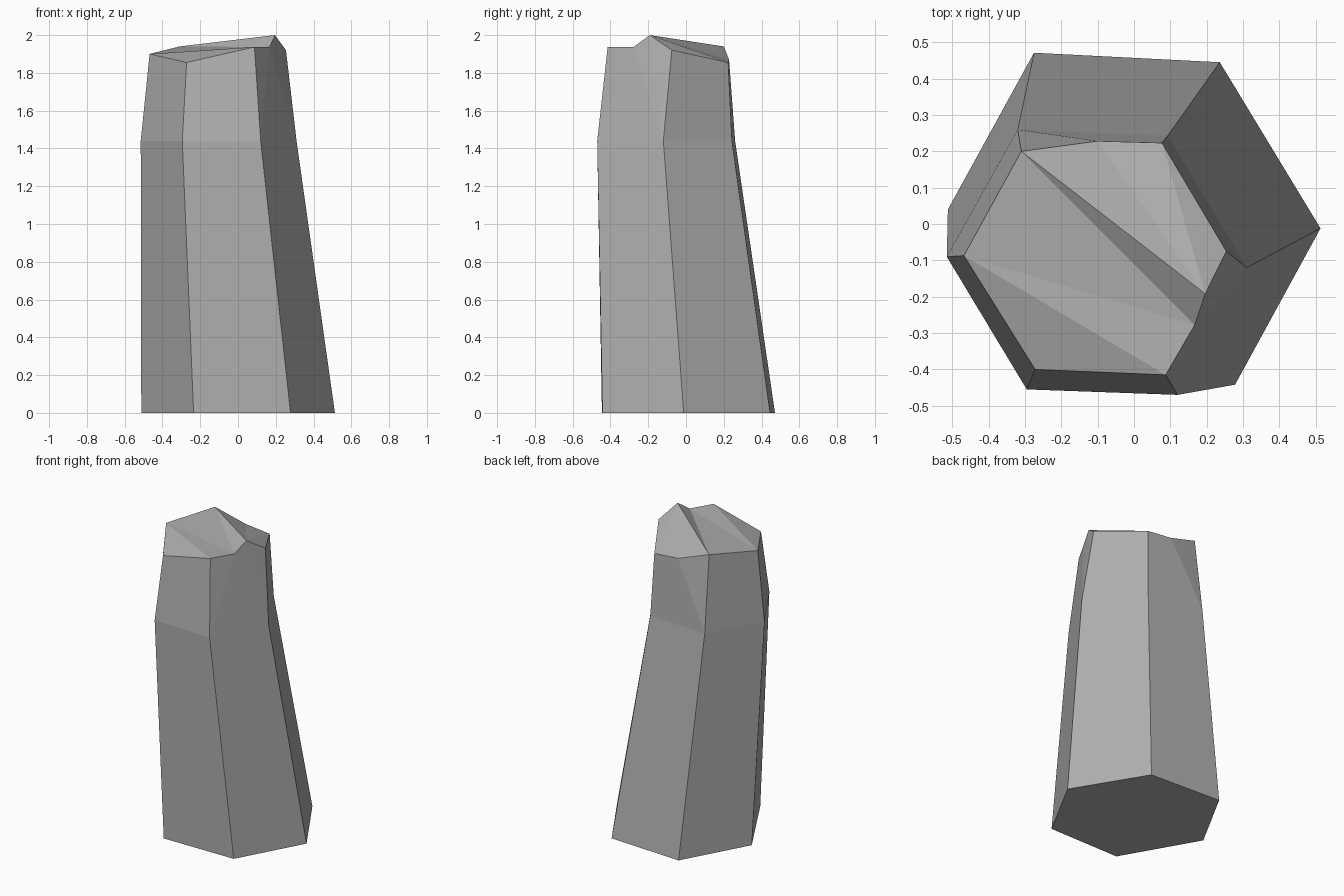
import bpy, bmesh

if "Cube" in bpy.data.objects:
    bpy.data.objects.remove(bpy.data.objects["Cube"])

# hexagonal cross-sections of the leaning stone column
base = [(.513, -.012), (.236, .445), (-.275, .471), (-.512, .04), (-.235, -.445), (.278, -.442)]
mid = [(.31, -.12), (.093, .243), (-.32, .26), (-.515, -.09), (-.295, -.455), (.12, -.47)]
# broken rim, anticlockwise: A..F, R, Q, P (peak)
rim = dict(A=(.254, -.075, 1.92), B=(.077, .223, 1.855), C=(-.1, .228, 1.87),
           D=(-.31, .2, 1.94), E=(-.468, -.087, 1.9), F=(-.272, -.4, 1.855),
           R=(.087, -.415, 1.937), Q=(.167, -.278, 1.937), P=(.196, -.192, 2.0))

bm = bmesh.new()
v = {f"b{i}": bm.verts.new((x, y, 0)) for i, (x, y) in enumerate(base)}
v.update({f"m{i}": bm.verts.new((x, y, 1.44)) for i, (x, y) in enumerate(mid)})
v.update({k: bm.verts.new(c) for k, c in rim.items()})


def face(names):
    bm.faces.new([v[n] for n in names.split()])


# underside and tall lower sides
face("b5 b4 b3 b2 b1 b0")
for i in range(6):
    j = (i + 1) % 6
    face(f"b{i} b{j} m{j} m{i}")

# upper sides
for names in ("m0 m1 B A", "m1 C B", "m1 m2 C", "m2 D C", "m2 m3 E D",
              "m3 m4 F E", "m4 m5 R F", "m5 Q R", "m5 m0 Q", "m0 P Q", "m0 A P"):
    face(names)

# chipped top facets
for names in ("P A B", "P B C", "P C D", "P D Q", "Q D E", "Q E R", "R E F"):
    face(names)

bmesh.ops.recalc_face_normals(bm, faces=bm.faces)
mesh = bpy.data.meshes.new("stone_pillar")
bm.to_mesh(mesh)
bm.free()

# dark grey stone
stone = bpy.data.materials.new("stone")
stone.diffuse_color = (.43, .43, .43, 1)
stone.use_nodes = True
stone.node_tree.nodes["Principled BSDF"].inputs["Base Color"].default_value = stone.diffuse_color
mesh.materials.append(stone)
bpy.context.collection.objects.link(bpy.data.objects.new("stone_pillar", mesh))
